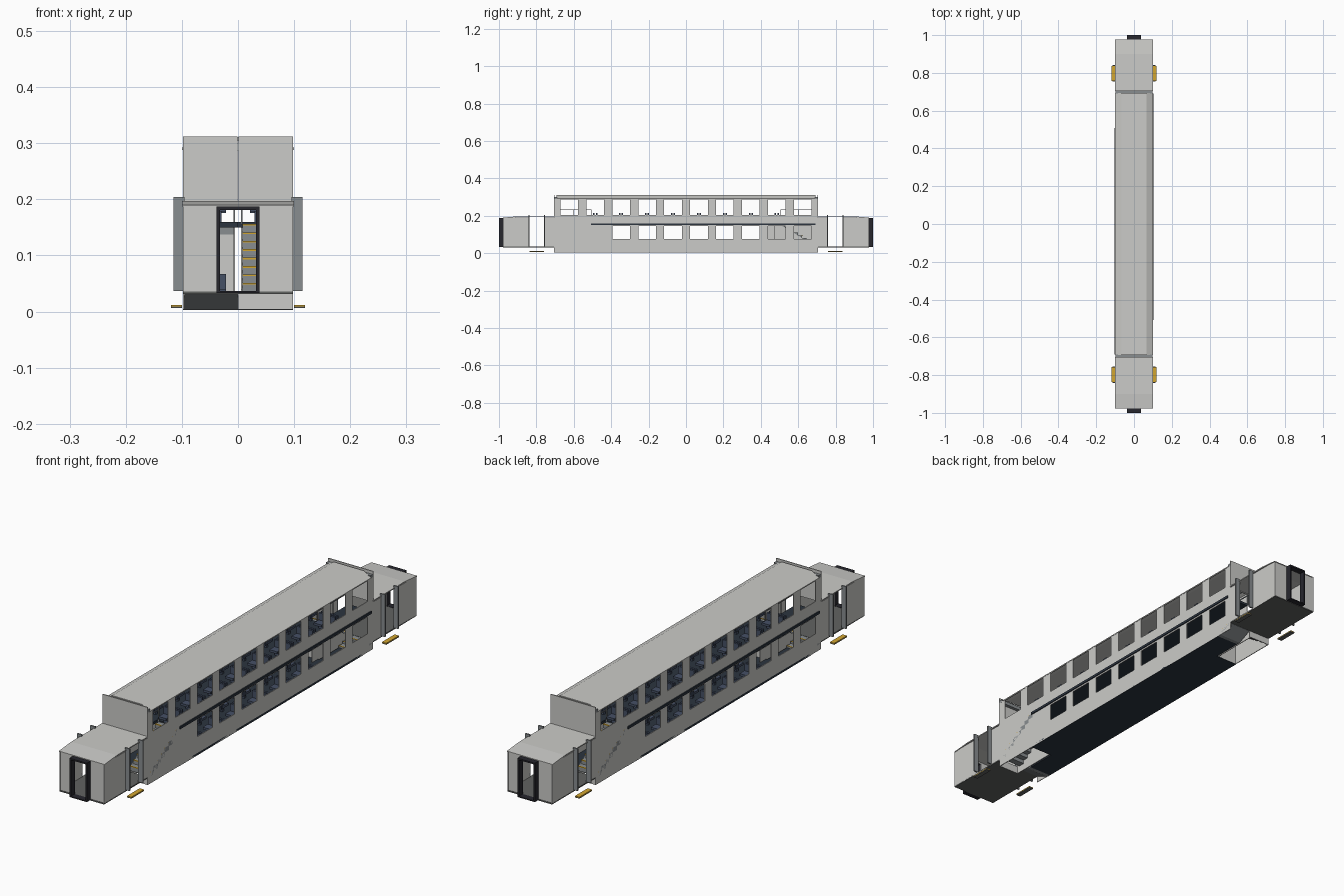
import bpy, bmesh
from mathutils import Matrix

cube = bpy.data.objects.get("Cube")
if cube:
    bpy.data.objects.remove(cube, do_unlink=True)


def material(name, rgb):
    m = bpy.data.materials.new(name)
    m.use_nodes = True
    m.diffuse_color = (*rgb, 1)
    node = next(n for n in m.node_tree.nodes if n.type == "BSDF_PRINCIPLED")
    node.inputs["Base Color"].default_value = (*rgb, 1)
    return m


BODY = material("light grey", (0.6, 0.6, 0.58))
GREY = material("mid grey", (0.25, 0.27, 0.28))
FLOOR = material("dark grey", (0.12, 0.125, 0.12))
NAVY = material("dark navy", (0.025, 0.035, 0.05))
SEAT = material("slate blue", (0.06, 0.08, 0.13))
YELLOW = material("safety yellow", (0.65, 0.38, 0.03))
BLACK = material("rubber black", (0.02, 0.02, 0.027))

ONE = [(1, 1)]
TURN = [(1, 1), (-1, -1)]
ENDS = [(1, 1), (1, -1)]
ALL = [(1, 1), (-1, 1), (1, -1), (-1, -1)]


def finish(bm, name, mat, copies):
    """Repeat the mesh with mirrored signs of x and y and make an object."""
    source = bm.verts[:] + bm.edges[:] + bm.faces[:]
    for sx, sy in copies[1:]:
        new = bmesh.ops.duplicate(bm, geom=source)["geom"]
        verts = [v for v in new if isinstance(v, bmesh.types.BMVert)]
        bmesh.ops.transform(bm, matrix=Matrix.Diagonal((sx, sy, 1, 1)), verts=verts)
    bmesh.ops.recalc_face_normals(bm, faces=bm.faces[:])
    mesh = bpy.data.meshes.new(name)
    bm.to_mesh(mesh)
    bm.free()
    mesh.materials.append(mat)
    ob = bpy.data.objects.new(name, mesh)
    bpy.context.collection.objects.link(ob)
    return ob


def boxes(name, mat, items, copies=ONE):
    """Each item is ((x0, x1), (y0, y1), (z0, z1))."""
    bm = bmesh.new()
    for item in items:
        size = [b - a for a, b in item]
        mid = [(a + b) / 2 for a, b in item]
        bmesh.ops.create_cube(bm, size=1, matrix=Matrix.Translation(mid) @ Matrix.Diagonal((*size, 1)))
    return finish(bm, name, mat, copies)


def panel(name, mat, axis, at, us, zs, holes, copies, thick=0.003):
    """Flat wall across one axis, with rectangular holes (u0, u1, z0, z1)."""
    bm = bmesh.new()
    cu = sorted({*us, *(u for h in holes for u in h[:2])})
    cz = sorted({*zs, *(z for h in holes for z in h[2:])})
    for u0, u1 in zip(cu, cu[1:]):
        for z0, z1 in zip(cz, cz[1:]):
            u, z = (u0 + u1) / 2, (z0 + z1) / 2
            if any(h[0] < u < h[1] and h[2] < z < h[3] for h in holes):
                continue
            corners = [(u0, z0), (u1, z0), (u1, z1), (u0, z1)]
            bm.faces.new([bm.verts.new((at, a, b) if axis == "x" else (a, at, b)) for a, b in corners])
    bmesh.ops.remove_doubles(bm, verts=bm.verts[:], dist=1e-5)
    bmesh.ops.solidify(bm, geom=bm.faces[:], thickness=thick)
    return finish(bm, name, mat, copies)


def prism(name, mat, axis, span, outline, copies=ONE):
    """Outline extruded along x (outline in y, z) or along y (outline in x, z)."""
    bm = bmesh.new()
    rings = [[bm.verts.new((s, a, z) if axis == "x" else (a, s, z)) for a, z in outline] for s in span]
    n = len(outline)
    for i in range(n):
        j = (i + 1) % n
        bm.faces.new((rings[0][i], rings[0][j], rings[1][j], rings[1][i]))
    bm.faces.new(rings[0])
    bm.faces.new(rings[1])
    return finish(bm, name, mat, copies)


# Main dimensions
W, END, TIP = 0.098, 0.705, 0.978
DECK, LOBBY, STAIR = 0.155, 0.035, 0.507
PITCH = 0.1387
centres = [(k - 4.5) * PITCH for k in range(10)]

# Saloon walls with two rows of open windows
windows = [(c - 0.047, c + 0.047, 0.205, 0.288) for c in centres]
windows += [(c - 0.047, c + 0.047, 0.077, 0.144) for c in centres[2:]]
panel("saloon_side_wall", BODY, "x", W, (-END, END), (0.004, 0.29), windows, TURN)

# Roof shell with sloped shoulders
prism("saloon_roof", BODY, "y", (-0.693, 0.693),
      [(-0.1, 0.288), (-0.1, 0.292), (-0.065, 0.31), (0.065, 0.31), (0.1, 0.292), (0.1, 0.288),
       (0.063, 0.305), (-0.063, 0.305)])
boxes("roof_end_gutter", GREY, [((-W, W), (-END, -0.69), (0.286, 0.3))], ENDS)
boxes("upper_bulkhead", BODY, [((-W, -0.0005), (-END - 0.002, -END + 0.002), (0.19, 0.312)),
                               ((0.0005, W), (-END - 0.002, -END + 0.002), (0.19, 0.312))], ENDS)

# Upper deck, its exposed edge, and the lower floor
boxes("upper_deck", NAVY, [((0, 0.102), (-STAIR, 0.692), (0.15, 0.16))], TURN)
boxes("lower_floor", NAVY, [((0, W), (-STAIR, 0.63), (0.003, 0.012))], TURN)

# Stairs to the upper deck, with yellow nosings
steps, edges = [], []
count = 8
run, rise = (0.69 - STAIR) / count, (DECK - LOBBY) / count
for i in range(count):
    y, z = -0.69 + i * run, LOBBY + (i + 1) * rise
    steps.append(((0.008, W), (y, y + run + 0.003), (z - rise - 0.003, z)))
    edges.append(((0.008, W), (y - 0.001, y + 0.004), (z - 0.002, z + 0.001)))
boxes("upper_stairs", GREY, steps, TURN)
boxes("upper_stair_nosings", YELLOW, edges, TURN)

# Stair side partition, underfloor well and handrail
prism("stair_partition", BODY, "x", (0.005, 0.008),
      [(-END, 0.004), (-0.47, 0.004), (-0.47, 0.15), (-STAIR, 0.15), (-0.69, 0.04), (-END, 0.04)], TURN)
boxes("stair_well", BODY, [((0, W), (-END, -END + 0.003), (0.004, LOBBY)),
                           ((0.005, W), (-STAIR, -STAIR + 0.003), (0.004, 0.15))], TURN)
rails = [((0.005, 0.008), (-0.69, -STAIR), (z, z + 0.003)) for z in (0.23, 0.2)]
rails += [((0.005, 0.008), (y, y + 0.003), (DECK, 0.233)) for y in (-0.69, -0.605, -STAIR)]
boxes("stair_handrail", GREY, rails, TURN)

# Short stairs down to the lower deck, with a sloped underside
prism("lower_stairs", GREY, "x", (-W, 0),
      [(-END, LOBBY), (-0.68, LOBBY), (-0.68, 0.027), (-0.655, 0.027), (-0.655, 0.019), (-0.63, 0.019),
       (-0.63, 0.003), (-0.645, 0.003), (-END, 0.03)], TURN)
boxes("lower_stair_nosings", YELLOW, [((-W, 0), (y - 0.004, y + 0.001), (z, z + 0.001))
                                      for y, z in ((-0.68, LOBBY), (-0.655, 0.027), (-0.63, 0.019))], TURN)

# Seats in back-to-back pairs on both decks
seats = []
for base, rows in ((0.16, centres[1:9]), (0.012, centres[2:8])):
    for c in rows:
        for s in (-1, 1):
            for x0 in (0.021, 0.058):
                x = (x0, x0 + 0.034)
                back = sorted((c + s * 0.003, c + s * 0.011))
                cushion = sorted((c + s * 0.011, c + s * 0.042))
                leg = sorted((c + s * 0.012, c + s * 0.022))
                seats += [(x, back, (base + 0.016, base + 0.055)),
                          (x, cushion, (base + 0.018, base + 0.027)),
                          ((x0 + 0.008, x0 + 0.026), leg, (base, base + 0.018))]
boxes("seats", SEAT, seats, [(1, 1), (-1, 1)])

# Entrance lobby at each end: floor, roof, side walls and end wall
boxes("lobby_floor", FLOOR, [((-W, W), (-TIP, -END), (0.031, LOBBY + 0.001))], ENDS)
prism("lobby_roof", BODY, "x", (-0.1, 0.1),
      [(-END, 0.193), (-END, 0.197), (-0.9, 0.197), (-TIP, 0.19), (-TIP, 0.187), (-0.9, 0.193)], ENDS)
panel("lobby_side_wall", BODY, "x", W, (-TIP, -END), (0.032, 0.19),
      [(-0.838, -0.758, LOBBY, 0.19)], ALL)
panel("lobby_end_wall", BODY, "y", -TIP + 0.002, (-W, W), (0.032, 0.19),
      [(-0.033, 0.033, LOBBY, 0.181)], ENDS)

# Side doors standing open, and fold-out steps
boxes("open_door_leaf", GREY, [((0.095, 0.115), (y - 0.003, y + 0.003), (0.037, 0.204))
                               for y in (-0.84, -0.757)], ALL)
boxes("fold_out_step", YELLOW, [((0.1, 0.119), (-0.837, -0.758), (0.009, 0.012))], ALL)
boxes("step_underside", FLOOR, [((0.1, 0.119), (-0.837, -0.758), (0.006, 0.009))], ALL)

# Gangway frame around each end doorway
gang = (-1.0, -TIP + 0.003)
boxes("gangway_frame", BLACK, [((-0.038, -0.032), gang, (0.033, 0.187)),
                               ((0.032, 0.038), gang, (0.033, 0.187)),
                               ((-0.032, 0.032), gang, (0.181, 0.187)),
                               ((-0.032, 0.032), gang, (0.033, 0.037))], ENDS)
